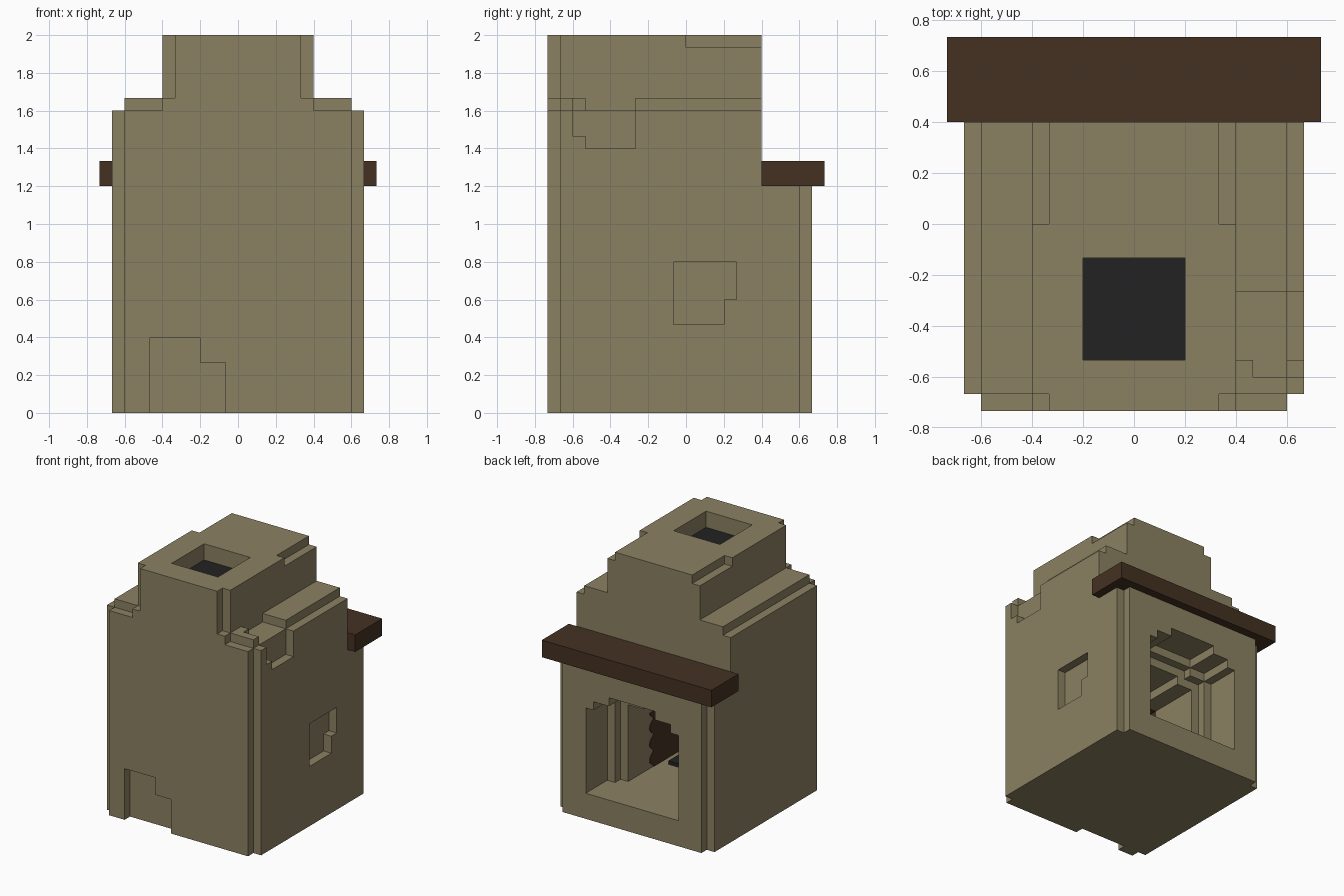
import bpy, bmesh, math
from mathutils import Vector

cube = bpy.data.objects.get("Cube")
if cube:
    bpy.data.objects.remove(cube)

U = 1 / 15  # one block


def material(name, rgb):
    m = bpy.data.materials.new(name)
    m.use_nodes = True
    m.diffuse_color = (*rgb, 1)
    bsdf = next(n for n in m.node_tree.nodes if n.type == 'BSDF_PRINCIPLED')
    bsdf.inputs["Base Color"].default_value = (*rgb, 1)
    bsdf.inputs["Roughness"].default_value = 1
    return m


clay = material("olive clay", (0.258, 0.220, 0.120))
wood = material("dark brown", (0.058, 0.031, 0.016))
soot = material("soot black", (0.016, 0.016, 0.016))


def finish(name, bm, *mats):
    me = bpy.data.meshes.new(name)
    bm.to_mesh(me)
    bm.free()
    for m in mats:
        me.materials.append(m)
    ob = bpy.data.objects.new(name, me)
    bpy.context.collection.objects.link(ob)
    return ob


def box(name, x, y, z, mat):
    bm = bmesh.new()
    bmesh.ops.create_cube(bm, size=1)
    for v in bm.verts:
        v.co = [U * ((a + b) / 2 + c * (b - a)) for c, (a, b) in zip(v.co, (x, y, z))]
    return finish(name, bm, mat)


# Solid block model: fill and carve ranges of cells
cells = set()


def block(x, y, z):
    return {(i, j, k) for i in range(*x) for j in range(*y) for k in range(*z)}


def fill(half, y, z):
    cells.update(block((-half, half), y, z))


def carve(x, y, z):
    cells.difference_update(block(x, y, z))


# Lower body, with set-in corners and a low back
fill(10, (-10, 9), (0, 18))
fill(9, (-11, 10), (0, 18))
# Upper body and shoulders
fill(10, (-10, 6), (18, 24))
fill(9, (-11, 6), (18, 24))
fill(9, (-10, 6), (24, 25))
fill(6, (-11, 6), (24, 25))
# Chimney block
fill(6, (-10, 6), (25, 30))
fill(5, (-11, -10), (25, 30))
carve((-6, -5), (0, 6), (29, 30))
carve((5, 6), (0, 6), (29, 30))
carve((-3, 3), (-8, -2), (28, 30))
# Broken patch at the foot of the front
carve((-7, -3), (-11, -10), (0, 6))
carve((-3, -1), (-11, -10), (0, 4))
# Broken patch in the side wall
carve((9, 10), (-1, 4), (9, 12))
carve((9, 10), (-1, 3), (7, 9))
# Broken shoulder
carve((6, 10), (-8, -4), (24, 25))
carve((7, 10), (-9, -8), (24, 25))
carve((9, 10), (-9, -8), (22, 24))
carve((9, 10), (-8, -4), (21, 24))
# Stepped firebox: (half width, y range, top)
for half, y, top in ((6, (6, 10), 13), (5, (6, 10), 14), (3, (6, 10), 15),
                     (5, (5, 6), 13), (3, (5, 6), 14),
                     (4, (-9, 5), 12), (2, (-9, 5), 13)):
    carve((-half, half), y, (3, top))


def burnt(c):
    return abs(c.x) < 4.1 and -9.1 < c.y < -1 and 3.1 < c.z < 13.1


# Skin the cells, then merge flat areas
bm = bmesh.new()
grid = {}


def corner(p):
    if p not in grid:
        grid[p] = bm.verts.new(p)
    return grid[p]


for cell in cells:
    for axis in range(3):
        for side in (0, 1):
            near = list(cell)
            near[axis] += 2 * side - 1
            if tuple(near) in cells:
                continue
            a, b = (axis + 1) % 3, (axis + 2) % 3
            loop = []
            for da, db in ((0, 0), (1, 0), (1, 1), (0, 1)):
                p = list(cell)
                p[axis] += side
                p[a] += da
                p[b] += db
                loop.append(corner(tuple(p)))
            face = bm.faces.new(loop if side else loop[::-1])
            if burnt(face.calc_center_median()):
                face.material_index = 1
bmesh.ops.dissolve_limit(bm, angle_limit=0.01, verts=bm.verts, edges=bm.edges,
                         delimit={'MATERIAL'})
bmesh.ops.scale(bm, vec=Vector((U, U, U)), verts=bm.verts)
finish("kiln_body", bm, clay, wood)

# Scorch plates with a scalloped edge on both firebox walls
for name, s in (("left_scorch", 1), ("right_scorch", -1)):
    bm = bmesh.new()
    n = 36
    edge = [(0.3 + 0.8 * abs(math.sin(i * 0.3)), 3 + 6.5 * i / n) for i in range(n + 1)]
    outline = [(-9, 3)] + edge + [(-9, 9.5)]
    face = bm.faces.new([bm.verts.new((s * 4 * U, y * U, z * U)) for y, z in outline])
    out = bmesh.ops.extrude_face_region(bm, geom=[face])
    for v in out["geom"]:
        if isinstance(v, bmesh.types.BMVert):
            v.co.x -= s * 0.004
    bmesh.ops.recalc_face_normals(bm, faces=bm.faces)
    finish(name, bm, wood)

# Wooden lintel, chimney soot and ash bed
box("back_lintel", (-11, 11), (6, 11), (18, 20), wood)
box("chimney_soot", (-3, 3), (-8, -2), (28, 28.1), soot)
box("ash_bed", (-3, 3), (-8, -1), (3, 3.4), soot)
